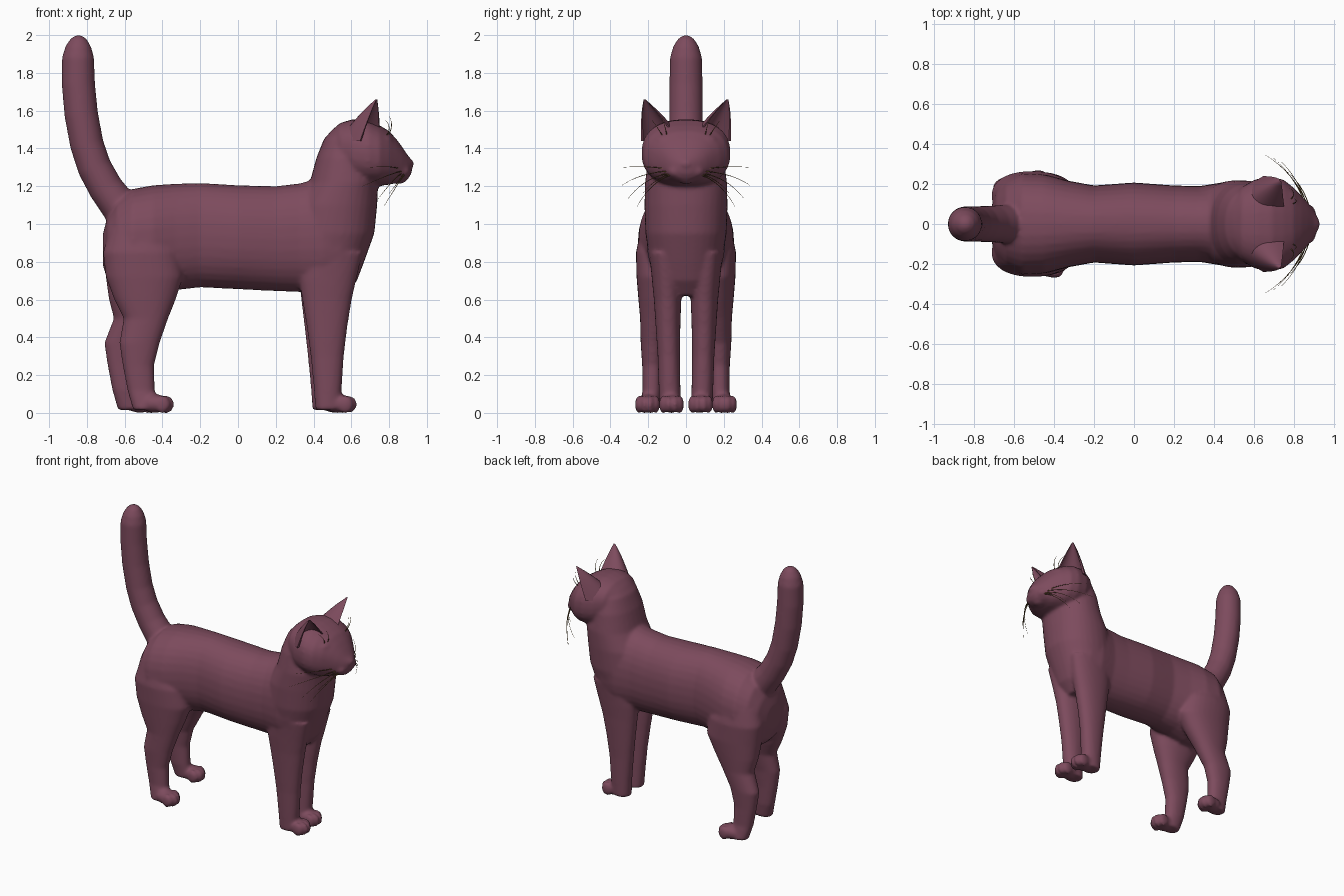
import bpy, bmesh, math
from mathutils import Vector as V

if "Cube" in bpy.data.objects:
    bpy.data.objects.remove(bpy.data.objects["Cube"])


def material(name, rgb):
    m = bpy.data.materials.new(name)
    m.diffuse_color = (*rgb, 1)
    m.use_nodes = True
    m.node_tree.nodes["Principled BSDF"].inputs["Base Color"].default_value = m.diffuse_color
    return m


FUR = material("plum fur", (0.205, 0.07, 0.11))
HAIR = material("dark straw whisker", (0.17, 0.10, 0.03))


def skin(bm, rings):
    """Bridge equal-length closed point rings and cap both ends."""
    vs = [[bm.verts.new(p) for p in r] for r in rings]
    n = len(vs[0])
    for a, b in zip(vs, vs[1:]):
        for i in range(n):
            bm.faces.new((a[i], a[(i + 1) % n], b[(i + 1) % n], b[i]))
    bm.faces.new(vs[0][::-1])
    bm.faces.new(vs[-1])


def oval(c, u, v, p=2.0, n=32):
    """Superellipse ring around c with half axes u and v."""
    out = []
    for i in range(n):
        a = 2 * math.pi * i / n
        co, si = math.cos(a), math.sin(a)
        out.append(V(c) + V(u) * math.copysign(abs(co) ** (2 / p), co)
                   + V(v) * math.copysign(abs(si) ** (2 / p), si))
    return out


def ball(bm, c, r):
    """Ellipsoid with centre c and radii r."""
    res = bmesh.ops.create_uvsphere(bm, u_segments=20, v_segments=12, radius=1)
    for v in res["verts"]:
        v.co = V((c[0] + v.co.x * r[0], c[1] + v.co.y * r[1], c[2] + v.co.z * r[2]))


def upright(bm, rows, side=1, p=2.2):
    """Loft horizontal ovals given as z, x0, x1, y0, y1."""
    skin(bm, [oval(((x0 + x1) / 2, side * (y0 + y1) / 2, z),
                   ((x1 - x0) / 2, 0, 0), (0, (y1 - y0) / 2, 0), p)
              for z, x0, x1, y0, y1 in rows])


def finish(bm, name, mat):
    bmesh.ops.recalc_face_normals(bm, faces=bm.faces)
    me = bpy.data.meshes.new(name)
    bm.to_mesh(me)
    bm.free()
    ob = bpy.data.objects.new(name, me)
    bpy.context.collection.objects.link(ob)
    me.materials.append(mat)
    return ob


def shade(ob):
    for f in ob.data.polygons:
        f.use_smooth = True


bm = bmesh.new()

# Torso: x, top, bottom, half width
torso = [(-.715, .95, .78, .08), (-.69, 1.04, .70, .17), (-.64, 1.13, .65, .22),
         (-.56, 1.185, .62, .255), (-.45, 1.205, .62, .25), (-.33, 1.213, .65, .217),
         (-.2, 1.217, .665, .193), (0, 1.205, .655, .208), (.2, 1.2, .645, .193),
         (.33, 1.215, .64, .19), (.45, 1.25, .62, .21), (.55, 1.25, .62, .2),
         (.62, 1.2, .72, .15)]
skin(bm, [oval((x, 0, (t + b) / 2), (0, w, 0), (0, 0, (t - b) / 2), 2.2)
          for x, t, b, w in torso])

# Chest and neck
chest = [(.62, .36, .57, .12), (.7, .32, .63, .17), (.8, .29, .668, .19),
         (.95, .28, .722, .215), (1.1, .31, .737, .22), (1.22, .38, .742, .217),
         (1.35, .415, .72, .2), (1.45, .455, .70, .17), (1.5, .50, .68, .13)]
upright(bm, [(z, a, b, -w, w) for z, a, b, w in chest])

# Head and muzzle: x, centre z, half width, half height
head = [(.49, 1.41, .12, .08), (.54, 1.40, .185, .135), (.61, 1.385, .225, .17),
        (.69, 1.375, .236, .175), (.75, 1.362, .222, .160), (.80, 1.35, .182, .142),
        (.84, 1.333, .140, .115), (.87, 1.315, .108, .092), (.90, 1.30, .07, .062),
        (.92, 1.305, .035, .035)]
skin(bm, [oval((x, 0, z), (0, w, 0), (0, 0, h), 2.4) for x, z, w, h in head])
ball(bm, (.91, 0, 1.318), (.024, .03, .022))
ball(bm, (.85, 0, 1.243), (.045, .05, .032))
for s in (-1, 1):
    ball(bm, (.858, s * .048, 1.278), (.055, .056, .04))
    ball(bm, (.80, s * .105, 1.385), (.038, .042, .028))
    ball(bm, (.775, s * .10, 1.445), (.045, .065, .026))

# Tail: x, z, radius
tail = [(-.56, 1.04, .09), (-.63, 1.095, .098), (-.70, 1.19, .092), (-.76, 1.30, .09),
        (-.80, 1.42, .089), (-.83, 1.58, .089), (-.845, 1.74, .088), (-.847, 1.88, .085),
        (-.845, 1.94, .068), (-.843, 1.98, .043), (-.842, 2.0, .015)]
rings = []
for i, (x, z, r) in enumerate(tail):
    a, b = tail[max(i - 1, 0)], tail[min(i + 1, len(tail) - 1)]
    t = V((b[0] - a[0], 0, b[1] - a[1])).normalized()
    rings.append(oval((x, 0, z), (0, r, 0), t.cross(V((0, 1, 0))) * r))
skin(bm, rings)

# Legs: z, x0, x1, inner y, outer y
hind = [(.97, -.68, -.38, .02, .24), (.85, -.715, -.31, .02, .265),
        (.72, -.70, -.29, .03, .262), (.6, -.655, -.33, .06, .252),
        (.5, -.605, -.37, .09, .243), (.37, -.628, -.415, .115, .24),
        (.25, -.61, -.445, .125, .232), (.12, -.585, -.44, .13, .23),
        (.015, -.555, -.42, .145, .25)]
fore = [(.85, .33, .66, .03, .195), (.7, .325, .625, .025, .18),
        (.6, .34, .602, .025, .17), (.45, .365, .578, .03, .16),
        (.3, .385, .56, .032, .15), (.15, .4, .55, .03, .145),
        (.015, .41, .54, .025, .14)]
for s in (-1, 1):
    # The legs on the far side stand a little further back
    for rows, back, toe_x, y in ((hind, .08, -.38, .204), (fore, .015, .588, .077)):
        step = back if s > 0 else 0
        moved = []
        for z, x0, x1, y0, y1 in rows:
            d = step * max(0, min(1, (.72 - z) / .34))
            moved.append((z, x0 - d, x1 - d, y0, y1))
        upright(bm, moved, s)
        tx = toe_x - step
        ball(bm, (tx - .06, s * y, .05), (.075, .06, .05))
        for k, fwd in ((-.045, -.02), (-.016, 0), (.016, 0), (.045, -.02)):
            ball(bm, (tx + fwd, s * y + k, .045), (.042, .021, .047))

# Fuse all body parts into one smooth skin
cat = finish(bm, "cat_body", FUR)
bpy.context.view_layer.objects.active = cat
cat.select_set(True)
rem = cat.modifiers.new("fuse", 'REMESH')
rem.mode, rem.voxel_size, rem.use_smooth_shade = 'VOXEL', .011, True
smo = cat.modifiers.new("soften", 'SMOOTH')
smo.factor, smo.iterations = .5, 6
for m in ("fuse", "soften"):
    bpy.ops.object.modifier_apply(modifier=m)
shade(cat)

# Ears: hollow crescents tapering to a point
for s, name in ((-1, "ear_right"), (1, "ear_left")):
    bm = bmesh.new()
    d, w = V((.87, s * .45, 0)), V((-.45, s * .87, 0))
    rings = []
    for i in range(11):
        t = i / 10
        c = V((.70, s * .135, 1.44)).lerp(V((.735, s * .22, 1.66)), t)
        k = max((1 - t) ** .8, .04)
        arc = [math.pi * j / 12 for j in range(13)]
        outer = [c + (w * .12 * math.cos(a) - d * .19 * math.sin(a)) * k for a in arc]
        inner = [c + (w * .105 * math.cos(a) - d * .11 * math.sin(a)) * k
                 for a in reversed(arc)]
        rings.append(outer + inner)
    skin(bm, rings)
    ear = finish(bm, name, FUR)
    bpy.ops.object.select_all(action='DESELECT')
    ear.select_set(True)
    bpy.context.view_layer.objects.active = ear
    bpy.ops.object.shade_smooth_by_angle(angle=math.radians(50))

# Whiskers and brow hairs: start, middle, end on the left side
hairs = [((.86, .09, 1.29), (.82, .22, 1.31), (.70, .33, 1.30)),
         ((.87, .09, 1.28), (.81, .25, 1.27), (.66, .345, 1.20)),
         ((.87, .08, 1.27), (.83, .22, 1.25), (.74, .31, 1.13)),
         ((.88, .08, 1.26), (.85, .19, 1.22), (.77, .26, 1.09)),
         ((.88, .07, 1.27), (.86, .17, 1.24), (.80, .23, 1.16)),
         ((.79, .10, 1.46), (.83, .11, 1.52), (.80, .13, 1.57)),
         ((.78, .12, 1.46), (.82, .15, 1.51), (.78, .18, 1.55))]
for s, name in ((-1, "whiskers_right"), (1, "whiskers_left")):
    bm = bmesh.new()
    for a, b, c in hairs:
        a, b, c = (V((p[0], s * p[1], p[2])) for p in (a, b, c))
        rings = []
        for i in range(11):
            t = i / 10
            p = a * (1 - t) ** 2 + b * 2 * t * (1 - t) + c * t * t
            tan = ((b - a) * (1 - t) + (c - b) * t).normalized()
            u = tan.cross(V((1, 0, 0))).normalized()
            r = .003 * (1 - .8 * t)
            rings.append(oval(p, u * r, tan.cross(u) * r, n=5))
        skin(bm, rings)
    shade(finish(bm, name, HAIR))
